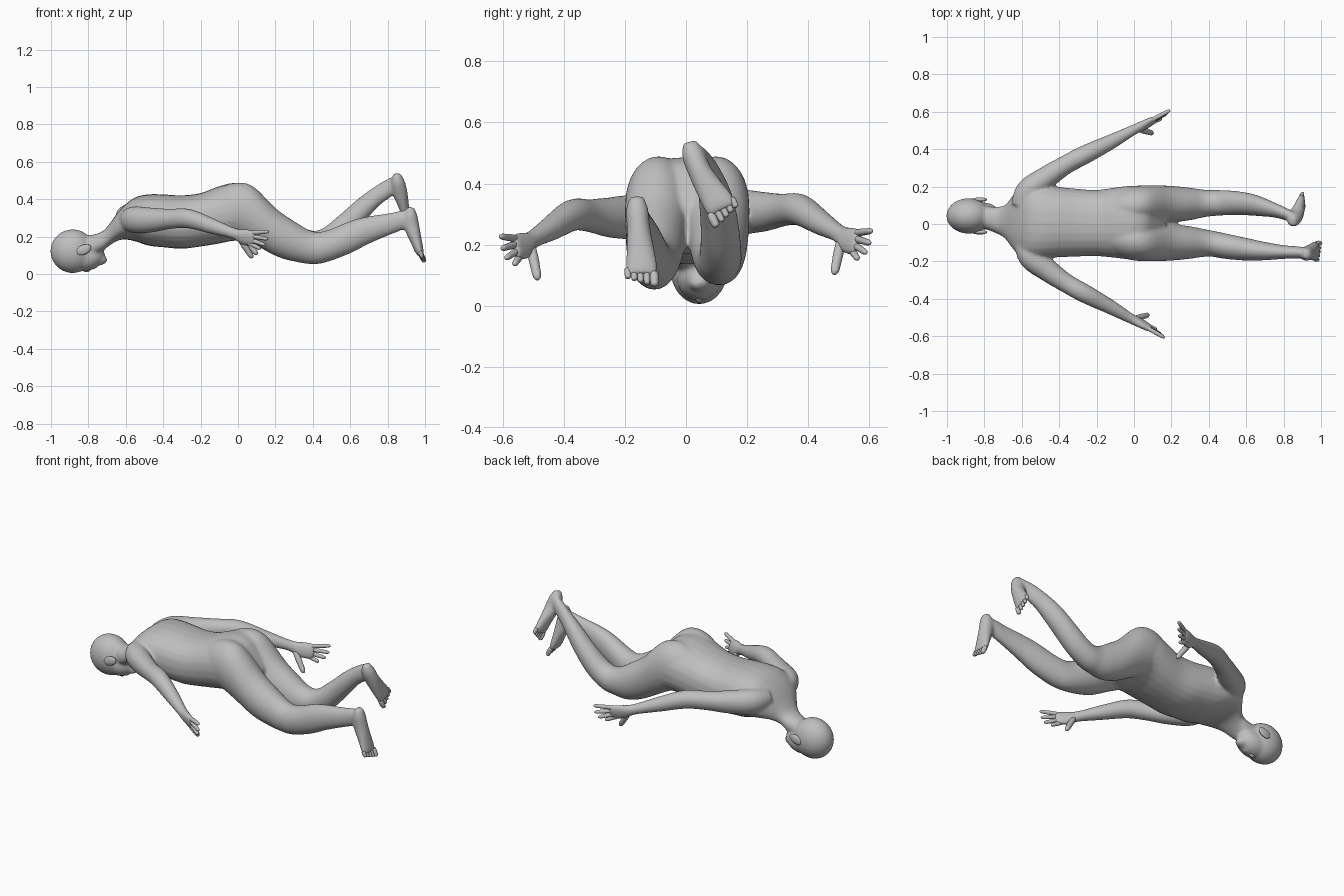
import bpy
import bmesh
import math
from mathutils import Matrix, Vector

cube = bpy.data.objects.get("Cube")
if cube:
    bpy.data.objects.remove(cube, do_unlink=True)

X, Y = Vector((1, 0, 0)), Vector((0, 1, 0))
skin, digits, features = bmesh.new(), bmesh.new(), bmesh.new()


def smooth_path(stations, steps=4):
    """Catmull-Rom interpolation of (x, y, z, half_width, half_thickness)."""
    rows = [stations[0]] + list(stations) + [stations[-1]]
    out = []
    for a, b, c, d in zip(rows, rows[1:], rows[2:], rows[3:]):
        for k in range(steps):
            t = k / steps
            out.append([q + t / 2 * (r - p + t * (2 * p - 5 * q + 4 * r - s
                        + t * (3 * (q - r) + s - p)))
                        for p, q, r, s in zip(a, b, c, d)])
    out.append(list(stations[-1]))
    return out


def loft(bm, stations, wide, axis=None, power=1.0, sides=24):
    """Closed tube of elliptical rings; 'axis' fixes the ring plane."""
    path = smooth_path(stations)
    rings = []
    for i, (x, y, z, w, t) in enumerate(path):
        ahead, behind = path[min(i + 1, len(path) - 1)], path[max(i - 1, 0)]
        tangent = axis or (Vector(ahead[:3]) - Vector(behind[:3])).normalized()
        u = (wide - tangent * wide.dot(tangent)).normalized()
        v = tangent.cross(u)
        ring = []
        for k in range(sides):
            a = math.tau * k / sides
            c, s = math.cos(a), math.sin(a)
            c = math.copysign(abs(c) ** power, c)
            s = math.copysign(abs(s) ** power, s)
            ring.append(bm.verts.new(Vector((x, y, z)) + u * w * c + v * t * s))
        rings.append(ring)
    for r, q in zip(rings, rings[1:]):
        for k in range(sides):
            n = (k + 1) % sides
            bm.faces.new((r[k], r[n], q[n], q[k]))
    bm.faces.new(rings[0][::-1])
    bm.faces.new(rings[-1])


def ellipsoid(bm, centre, radii, tilt=0.0):
    m = (Matrix.Translation(centre) @ Matrix.Rotation(tilt, 4, 'Y')
         @ Matrix.Diagonal((*radii, 1)))
    bmesh.ops.create_uvsphere(bm, u_segments=32, v_segments=20, radius=1, matrix=m)


def digit(base, tip, radius, wide):
    """Finger or toe with a rounded end."""
    a, b = Vector(base), Vector(tip)
    loft(digits, [(*a.lerp(b, f), radius * g, radius * g)
                  for f, g in ((-.25, .9), (.2, 1), (.6, .92), (.88, .8), (1, .35))],
         wide, sides=12)


def finish(bm, name, material):
    bmesh.ops.recalc_face_normals(bm, faces=bm.faces)
    for f in bm.faces:
        f.smooth = True
    mesh = bpy.data.meshes.new(name)
    bm.to_mesh(mesh)
    bm.free()
    mesh.materials.append(material)
    ob = bpy.data.objects.new(name, mesh)
    bpy.context.collection.objects.link(ob)
    return ob


# Neck and trunk: x, centre y, top z, bottom z, half width
trunk = [(-.80, .035, .205, .09, .06), (-.73, .02, .225, .12, .073),
         (-.69, .012, .265, .15, .09), (-.65, .01, .32, .175, .14),
         (-.61, .015, .365, .185, .185), (-.55, .015, .41, .175, .2),
         (-.48, .012, .426, .152, .195), (-.40, .01, .426, .143, .188),
         (-.30, .007, .421, .135, .181), (-.20, .005, .433, .147, .177),
         (-.10, .007, .47, .163, .188), (-.02, .007, .487, .178, .197),
         (.06, .007, .465, .172, .19), (.12, .006, .40, .17, .15),
         (.17, .005, .33, .2, .1)]
loft(skin, [(x, y, (t + b) / 2, w, (t - b) / 2) for x, y, t, b, w in trunk], Y, X, .88)

# Head: skull, face, chin, lips, brow, with a separate nose and ears
ellipsoid(skin, (-.884, .043, .122), (.119, .095, .117))
ellipsoid(skin, (-.81, .043, .09), (.099, .073, .072), -.25)
ellipsoid(skin, (-.735, .043, .076), (.036, .036, .028))
ellipsoid(skin, (-.772, .043, .045), (.02, .03, .02))
ellipsoid(skin, (-.865, .043, .037), (.02, .055, .024))
ellipsoid(features, (-.812, .043, .032), (.026, .014, .022), .3)
for s in (-1, 1):
    ellipsoid(features, (-.825, .043 + s * .087, .13), (.042, .012, .026), -.4)

# Arms and hands, built for +y and mirrored; the left arm swings further out
arm = [(-.59, .09, .3, .05, .05), (-.55, .175, .298, .072, .066),
       (-.455, .25, .297, .066, .06), (-.36, .316, .303, .054, .051),
       (-.26, .372, .304, .052, .05), (-.13, .44, .262, .041, .04),
       (-.02, .502, .225, .03, .028), (.03, .526, .207, .044, .024),
       (.075, .55, .2, .046, .019), (.098, .56, .198, .038, .013)]
finger_tips = [(.167, .608, .235), (.163, .603, .195),
               (.149, .59, .163), (.124, .562, .143)]
for s, shift, swing, lift in ((1, .016, .06, .01), (-1, -.003, 0, -.008)):
    def place(p):
        return Vector((p[0] * (1 + swing) + shift, p[1] * s, p[2] + lift))

    upright = Vector((0, s * .3, .95))
    loft(skin, [(*place(p), *p[3:]) for p in arm], upright, power=.97)
    for i, tip in enumerate(finger_tips):
        digit(place((.085 - i * .005, .562 - i * .006, .229 - i * .02)),
              place(tip), .0118, upright)
    digit(place((.025, .502, .178)), place((.08, .485, .094)), .0165, X)

# Legs: shared thigh, then each lower leg at its own bend
thigh = [(-.24, .06, .32, .05, .06), (-.12, .078, .338, .085, .11),
         (-.02, .09, .348, .106, .14), (.08, .1, .316, .104, .154),
         (.20, .102, .225, .098, .128), (.30, .103, .175, .087, .108)]
right_shin = [(.40, -.103, .14, .071, .088), (.48, -.117, .15, .069, .085),
              (.60, -.135, .197, .061, .087), (.70, -.145, .235, .049, .074),
              (.80, -.15, .264, .037, .06), (.88, -.152, .288, .032, .052),
              (.93, -.155, .3, .027, .033)]
left_shin = [(.38, .11, .155, .073, .081), (.45, .113, .165, .069, .077),
             (.55, .112, .235, .064, .087), (.65, .1, .33, .057, .079),
             (.75, .075, .42, .041, .06), (.82, .05, .466, .033, .052),
             (.86, .035, .49, .027, .037)]
right_foot = [(.925, -.162, .357, .023, .019), (.922, -.16, .315, .037, .036),
              (.93, -.155, .25, .039, .041), (.952, -.149, .18, .047, .031),
              (.969, -.145, .125, .053, .024), (.981, -.144, .1, .05, .016)]
left_foot = [(.85, .012, .537, .023, .019), (.853, .022, .498, .037, .037),
             (.865, .045, .44, .039, .041), (.882, .079, .38, .047, .031),
             (.893, .107, .335, .053, .024), (.899, .119, .311, .05, .016)]
for s, shin, foot, wide in ((-1, right_shin, right_foot, Y),
                            (1, left_shin, left_foot, Vector((0, .88, .46)))):
    loft(skin, [(x, s * y + .004, z, w, t) for x, y, z, w, t in thigh] + shin, Y, X)
    loft(skin, foot, wide)
    ball = Vector(foot[-1][:3])
    ahead = (ball - Vector(foot[-2][:3])).normalized()
    for i in range(5):  # big toe on the inner side
        base = ball + wide * s * (i * .0205 - .036 - .004 * (i == 0)) - ahead * i * .004
        digit(base, base + ahead * (.04 - i * .003), .0145 if i == 0 else .0112, wide)

# Single matte grey
grey = bpy.data.materials.new("clay grey")
grey.use_nodes = True
grey.diffuse_color = (.52, .52, .52, 1)
grey.node_tree.nodes["Principled BSDF"].inputs["Base Color"].default_value = (.52, .52, .52, 1)

body = finish(skin, "body", grey)
finish(digits, "fingers_and_toes", grey)
finish(features, "nose_and_ears", grey)

# Fuse the large parts into one skin and soften the joins
fuse = body.modifiers.new("fuse", 'REMESH')
fuse.mode = 'VOXEL'
fuse.voxel_size = .007
fuse.use_smooth_shade = True
soften = body.modifiers.new("soften", 'SMOOTH')
soften.factor = .5
soften.iterations = 16
